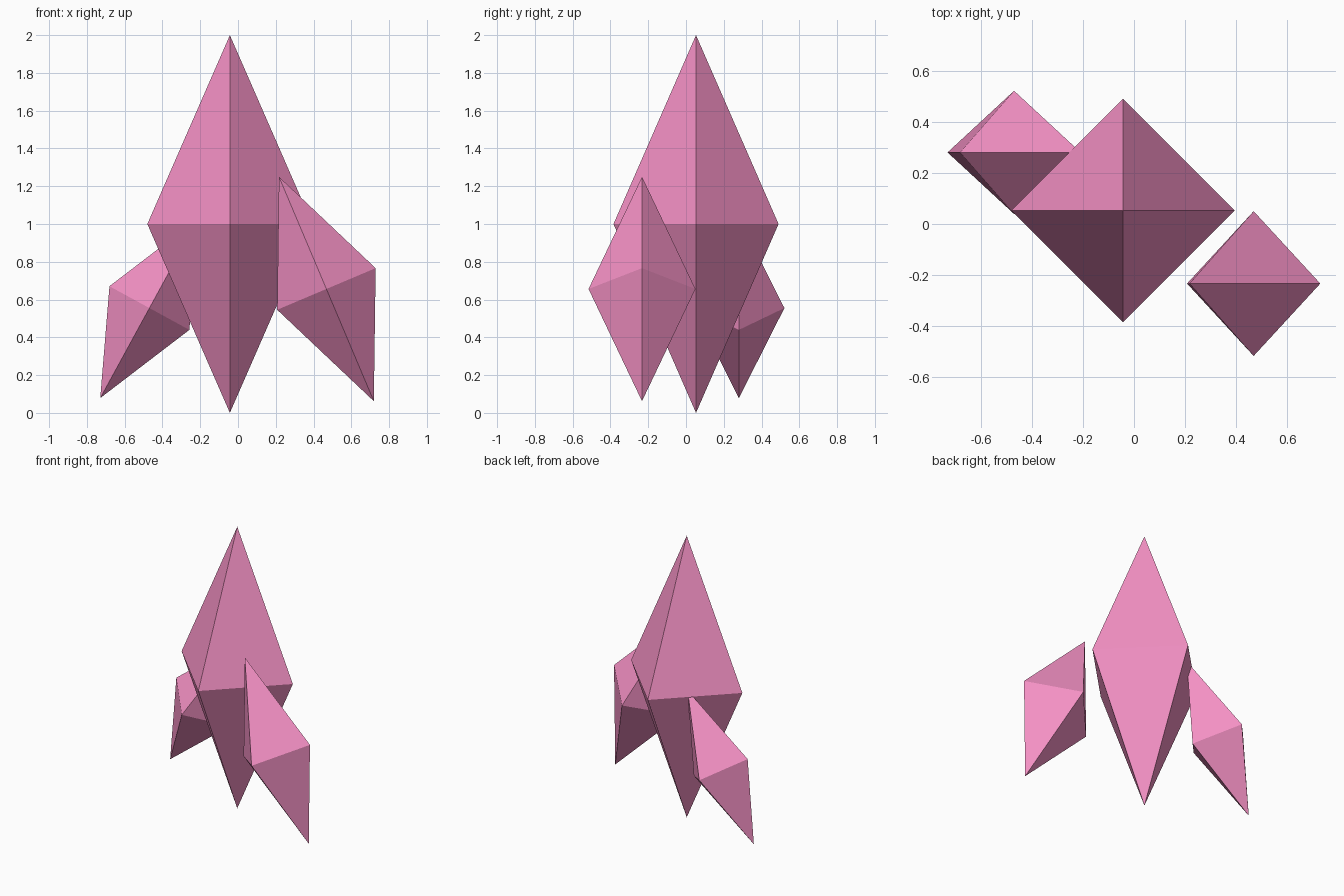
import bpy
import bmesh

if "Cube" in bpy.data.objects:
    bpy.data.objects.remove(bpy.data.objects["Cube"])

pink = bpy.data.materials.new("pink_crystal")
pink.diffuse_color = (0.9, 0.28, 0.55, 1)
pink.use_nodes = True
pink.node_tree.nodes["Principled BSDF"].inputs["Base Color"].default_value = pink.diffuse_color


def crystal(name, center, radius, half_height, tilt):
    # Four-sided double pyramid, leaning about the y axis
    bm = bmesh.new()
    for s in (-1, 1):
        bm.verts.new((s * radius, 0, 0))
        bm.verts.new((0, s * radius, 0))
        bm.verts.new((0, 0, s * half_height))
    bmesh.ops.convex_hull(bm, input=bm.verts)
    bmesh.ops.recalc_face_normals(bm, faces=bm.faces)
    mesh = bpy.data.meshes.new(name)
    bm.to_mesh(mesh)
    bm.free()
    mesh.materials.append(pink)
    ob = bpy.data.objects.new(name, mesh)
    ob.location = center
    ob.rotation_euler = (0, tilt, 0)
    bpy.context.collection.objects.link(ob)


# Tall upright crystal in the middle
crystal("main_crystal", (-0.043, 0.053, 1.0), 0.437, 1.0, 0)
# Medium crystal leaning in from the front right
crystal("right_crystal", (0.468, -0.233, 0.656), 0.283, 0.645, -0.4)
# Small crystal leaning in from the back left
crystal("left_crystal", (-0.469, 0.28, 0.555), 0.241, 0.543, 0.5)
